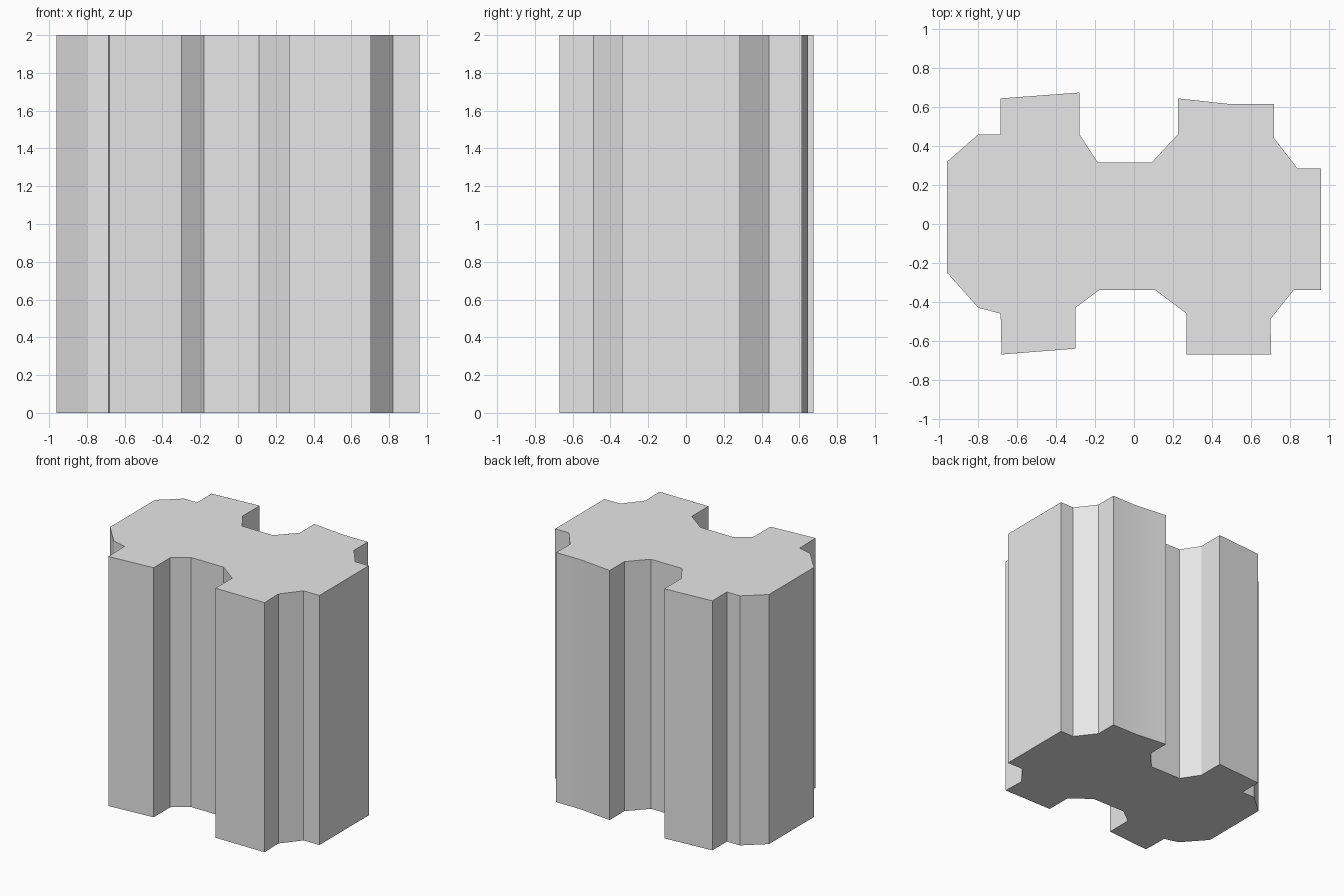
import bpy
import bmesh
import math

# Remove the default object
cube = bpy.data.objects.get("Cube")
if cube:
    bpy.data.objects.remove(cube, do_unlink=True)

HEIGHT = 2.0

# Floor plan outline, counter-clockwise from the front left-hand corner
front_side = [(-0.96, -0.25), (-0.80, -0.43), (-0.685, -0.46), (-0.68, -0.67),
              (-0.30, -0.64), (-0.30, -0.43), (-0.18, -0.34), (0.11, -0.34),
              (0.27, -0.46), (0.27, -0.67), (0.705, -0.67), (0.70, -0.49),
              (0.82, -0.34), (0.96, -0.34)]
back_side = [(0.96, 0.285), (0.84, 0.285), (0.72, 0.44), (0.72, 0.615),
             (0.50, 0.615), (0.225, 0.645), (0.225, 0.46), (0.09, 0.315),
             (-0.185, 0.315), (-0.28, 0.46), (-0.28, 0.675), (-0.685, 0.645),
             (-0.685, 0.46), (-0.80, 0.46), (-0.96, 0.32)]

# Plain grey surface
grey = bpy.data.materials.new("light_grey")
grey.use_nodes = True
colour = (0.8, 0.8, 0.8, 1.0)
grey.diffuse_color = colour
grey.node_tree.nodes["Principled BSDF"].inputs["Base Color"].default_value = colour

# Extrude the floor plan into a solid tower block
bm = bmesh.new()
base = bm.faces.new([bm.verts.new((x, y, 0)) for x, y in front_side + back_side])
top = bmesh.ops.extrude_face_region(bm, geom=[base], use_keep_orig=True)
bmesh.ops.translate(bm, vec=(0, 0, HEIGHT),
                    verts=[v for v in top["geom"] if isinstance(v, bmesh.types.BMVert)])
bmesh.ops.recalc_face_normals(bm, faces=bm.faces)

mesh = bpy.data.meshes.new("tower_block")
bm.to_mesh(mesh)
bm.free()
mesh.materials.append(grey)
block = bpy.data.objects.new("tower_block", mesh)
bpy.context.collection.objects.link(block)

# Soften only the very shallow wall corners
bpy.ops.object.select_all(action="DESELECT")
block.select_set(True)
bpy.context.view_layer.objects.active = block
bpy.ops.object.shade_smooth_by_angle(angle=math.radians(30))
